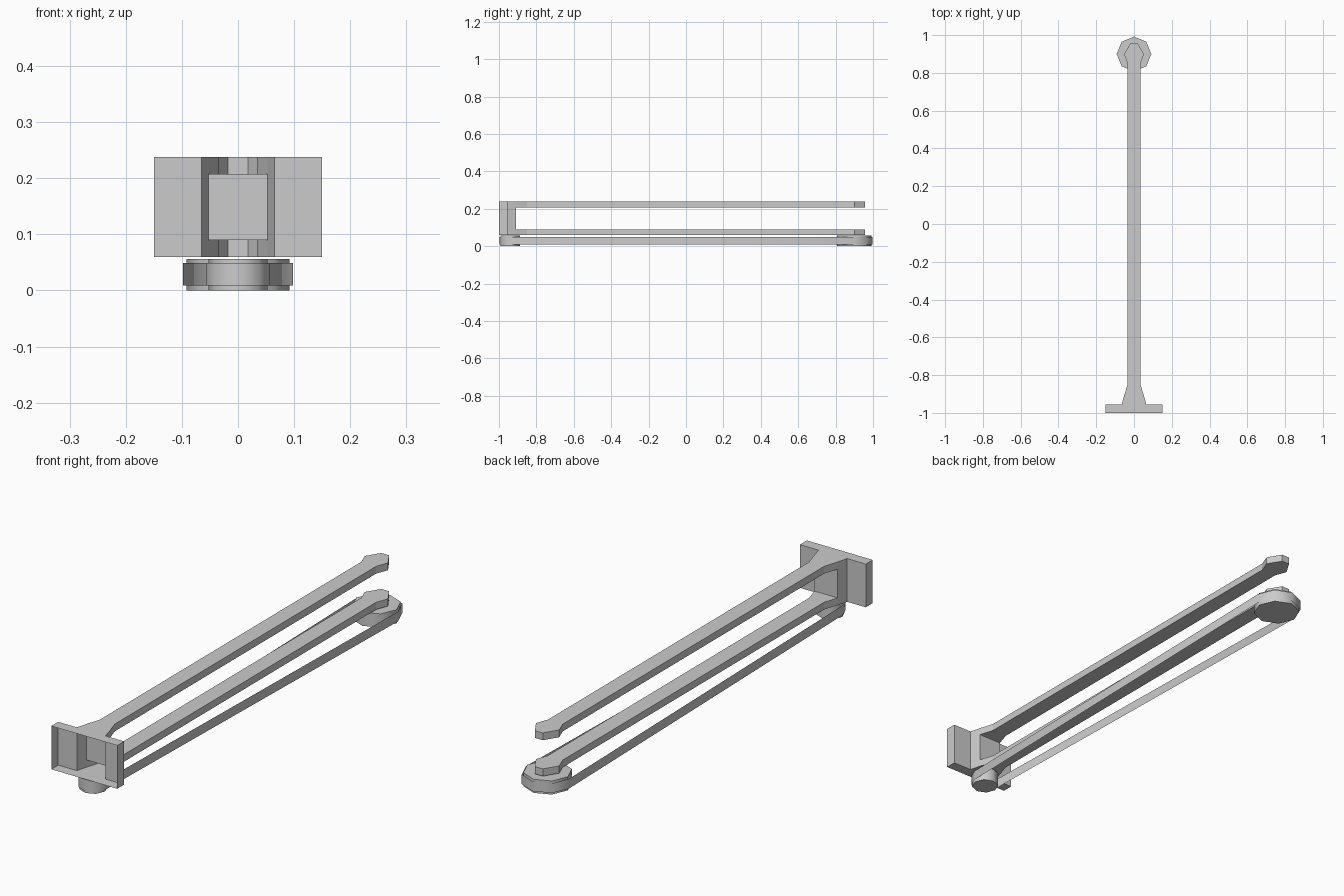
import bpy, bmesh, math

if "Cube" in bpy.data.objects:
    bpy.data.objects.remove(bpy.data.objects["Cube"], do_unlink=True)

# Single flat material
grey = bpy.data.materials.new("light grey")
grey.use_nodes = True
COLOR = (0.6, 0.6, 0.6, 1)
grey.diffuse_color = COLOR
grey.node_tree.nodes["Principled BSDF"].inputs["Base Color"].default_value = COLOR


def finish(bm, name, smooth=False):
    bmesh.ops.remove_doubles(bm, verts=bm.verts, dist=0.0001)
    bmesh.ops.recalc_face_normals(bm, faces=bm.faces)
    mesh = bpy.data.meshes.new(name)
    bm.to_mesh(mesh)
    bm.free()
    mesh.materials.append(grey)
    obj = bpy.data.objects.new(name, mesh)
    bpy.context.collection.objects.link(obj)
    if smooth:
        bpy.ops.object.select_all(action="DESELECT")
        obj.select_set(True)
        bpy.context.view_layer.objects.active = obj
        bpy.ops.object.shade_smooth_by_angle(angle=math.radians(50))
    return obj


def add_walls(bm, outline, z0, z1, closed=False):
    pairs = list(zip(outline, outline[1:]))
    if closed:
        pairs.append((outline[-1], outline[0]))
    for (ax, ay), (bx, by) in pairs:
        corners = [(ax, ay, z0), (bx, by, z0), (bx, by, z1), (ax, ay, z1)]
        bm.faces.new([bm.verts.new(c) for c in corners])


def add_cap(bm, outline, z):
    bm.faces.new([bm.verts.new((x, y, z)) for x, y in outline])


def mirrored(half):
    return half + [(-x, y) for x, y in reversed(half)]


# Forked bracket: a hollow shell, open at the front of its mounting plate
head = [(0.15, -1.0), (0.15, -0.955), (0.065, -0.955), (0.053, -0.91)]
arm = [(0.053, -0.91), (0.034, -0.85), (0.034, 0.85), (0.053, 0.9), (0.018, 0.957)]
head_outline, arm_outline = mirrored(head), mirrored(arm)
full_outline = mirrored(head + arm[1:])
bm = bmesh.new()
for outer, inner in ((0.06, 0.09), (0.238, 0.208)):
    add_walls(bm, full_outline, min(outer, inner), max(outer, inner))
    add_cap(bm, full_outline, outer)
    add_cap(bm, arm_outline, inner)
add_walls(bm, head_outline, 0.09, 0.208)
finish(bm, "forked_bracket")


# Pulleys under each end
def octagon(radius, y, start, count):
    return [(radius * math.cos(math.radians(start + 45 * i)),
             y + radius * math.sin(math.radians(start + 45 * i))) for i in range(count)]


for name, radius, y in (("rear_pulley", 0.092, 0.9), ("front_pulley", 0.053, -0.94)):
    bm = bmesh.new()
    ring = octagon(radius, y, 0, 8)
    add_walls(bm, ring, 0, 0.056, closed=True)
    add_cap(bm, ring, 0)
    add_cap(bm, ring, 0.056)
    finish(bm, name, smooth=True)

# Thin belt wrapped round both pulleys
bm = bmesh.new()
loop = octagon(0.098, 0.9, 0, 5) + octagon(0.056, -0.94, 180, 5)
add_walls(bm, loop, 0.009, 0.049, closed=True)
finish(bm, "drive_belt", smooth=True)
